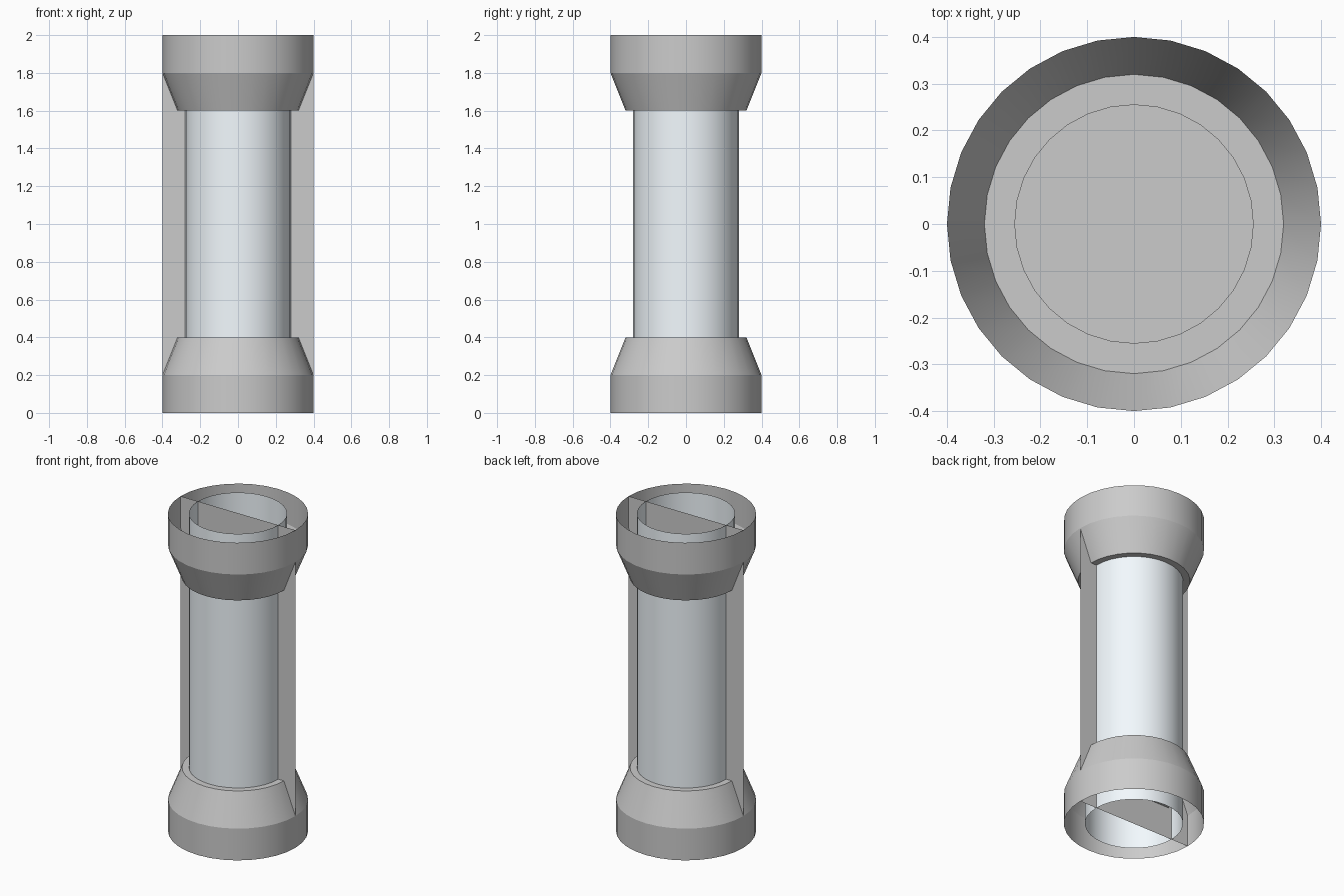
import bpy, bmesh, math

if "Cube" in bpy.data.objects:
    bpy.data.objects.remove(bpy.data.objects["Cube"])

SIDES = 32


def make_object(name, bm):
    mesh = bpy.data.meshes.new(name)
    bm.to_mesh(mesh)
    bm.free()
    obj = bpy.data.objects.new(name, mesh)
    bpy.context.collection.objects.link(obj)
    return obj


def revolve(name, profile):
    """Spin (radius, z) points around z; radius 0 closes to a disc."""
    bm = bmesh.new()
    rings = []
    for r, z in profile:
        rings.append([bm.verts.new((r * math.cos(2 * math.pi * i / SIDES),
                                    r * math.sin(2 * math.pi * i / SIDES), z))
                      for i in range(SIDES)] if r > 0 else None)
    for a, b in zip(rings, rings[1:]):
        if b is None:
            bm.faces.new(a)
            continue
        for i in range(SIDES):
            j = (i + 1) % SIDES
            bm.faces.new((a[i], a[j], b[j], b[i]))
    bmesh.ops.recalc_face_normals(bm, faces=bm.faces)
    obj = make_object(name, bm)
    bpy.ops.object.select_all(action='DESELECT')
    obj.select_set(True)
    bpy.context.view_layer.objects.active = obj
    bpy.ops.object.shade_smooth_by_angle(angle=math.radians(20))
    return obj


# End collars: open skirt, taper, flat shoulder, recessed disc
collar = [(0.40, 0.0), (0.40, 0.2), (0.32, 0.4), (0.256, 0.4), (0.256, 0.2), (0, 0.2)]
revolve("bottom_collar", collar)
revolve("top_collar", [(r, 2 - z) for r, z in collar])

# Open glass tube
tube = revolve("glass_tube", [(0.28, 0.0), (0.28, 2.0)])
glass = bpy.data.materials.new("pale_blue_glass")
glass.diffuse_color = (0.9, 0.96, 1.0, 1.0)
glass.use_nodes = True
glass.node_tree.nodes["Principled BSDF"].inputs["Base Color"].default_value = glass.diffuse_color
tube.data.materials.append(glass)

# Flat panel through the middle
bm = bmesh.new()
bm.faces.new([bm.verts.new((x, 0, z)) for x, z in
              ((-0.4, 0), (0.4, 0), (0.4, 2), (-0.4, 2))])
make_object("centre_panel", bm)
